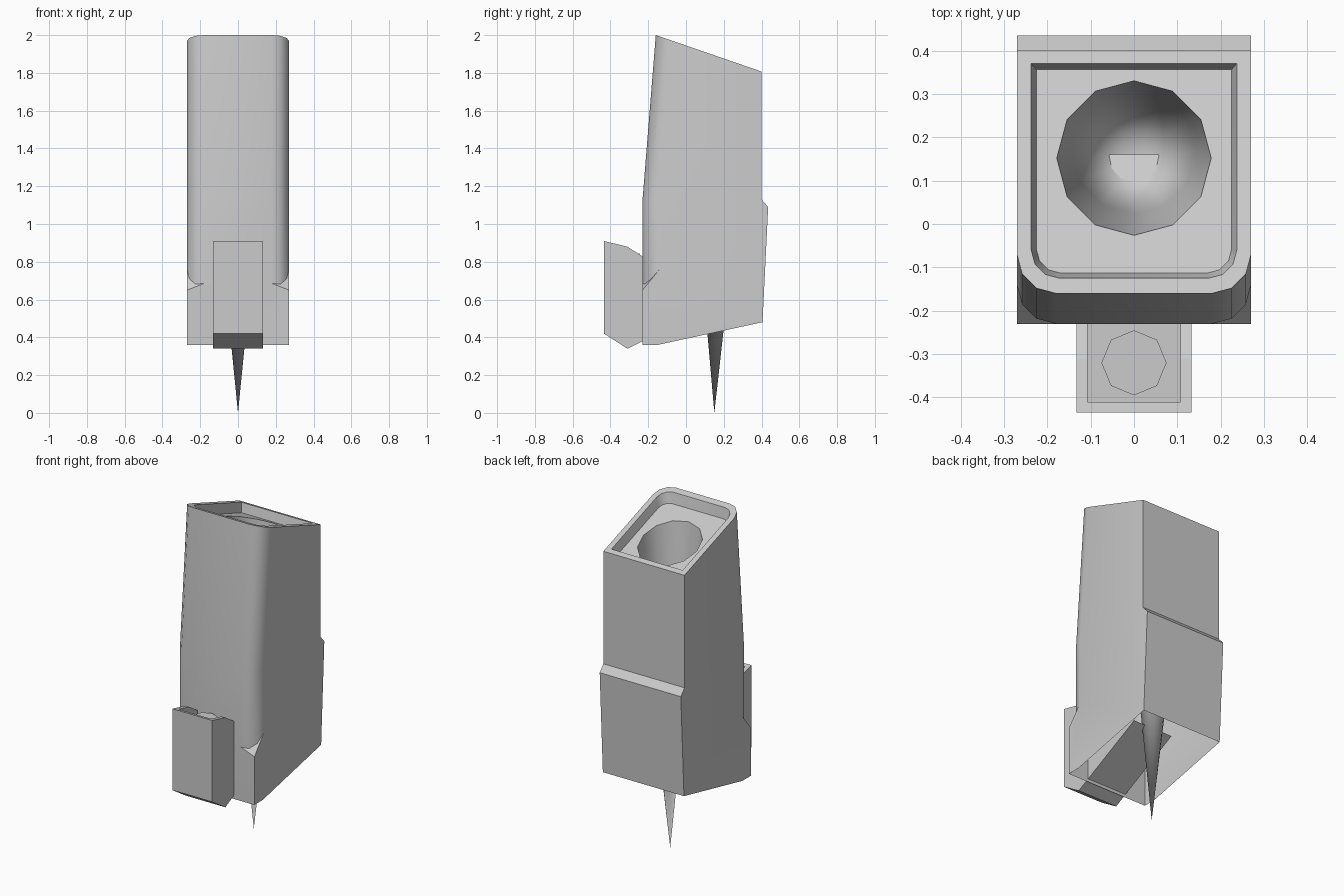
import bpy, bmesh, math

if "Cube" in bpy.data.objects:
    bpy.data.objects.remove(bpy.data.objects["Cube"])

W, R, N = 0.27, 0.09, 3          # half width, corner radius, corner segments


def finish(bm, name, smooth=False):
    bmesh.ops.recalc_face_normals(bm, faces=bm.faces[:])
    me = bpy.data.meshes.new(name)
    bm.to_mesh(me)
    bm.free()
    ob = bpy.data.objects.new(name, me)
    bpy.context.collection.objects.link(ob)
    bpy.context.view_layer.objects.active = ob
    if smooth:
        bpy.ops.object.select_all(action='DESELECT')
        ob.select_set(True)
        bpy.ops.object.shade_smooth_by_angle(angle=math.radians(35))
    return ob


def prism(name, profile, half):
    """Extrude a (y, z) profile symmetrically along x."""
    bm = bmesh.new()
    a, b = [[bm.verts.new((s * half, y, z)) for y, z in profile] for s in (-1, 1)]
    bm.faces.new(a)
    bm.faces.new(b)
    for i in range(len(a)):
        j = (i + 1) % len(a)
        bm.faces.new((a[i], a[j], b[j], b[i]))
    return finish(bm, name)


def top_z(y):
    return 1.945 - 0.345 * y


def corner(bm, s, w, yf, r, zf):
    """Rounded front corner, from the side round to the front."""
    out = []
    for k in range(N + 1):
        a = math.radians(90 * k / N)
        x, y = w - r + r * math.cos(a), yf + r - r * math.sin(a)
        out.append(bm.verts.new((s * x, y, zf(x, y))))
    return out


def ledge_z(x, y):
    return 0.65 + 0.11 * (y + 0.23) / R + 0.035 * (W - x) / R


bm = bmesh.new()
new = bm.faces.new

# Body walls: rounded front corners above, square corners below, open bottom
sides = []
for s in (1, -1):
    T = corner(bm, s, W, -0.16, R, lambda x, y: top_z(y))
    M = corner(bm, s, W, -0.23, R, lambda x, y: 1.13)
    L = corner(bm, s, W, -0.23, R, ledge_z)
    C = bm.verts.new((s * W, -0.23, 0.65))
    back = [bm.verts.new((s * W, y, z)) for y, z in
            ((0.40, top_z(0.40)), (0.40, 1.13), (0.435, 1.09), (0.405, 0.48))]
    low = [bm.verts.new((s * W, y, 0.36)) for y in (-0.15, -0.23)]
    for k in range(N):
        new((T[k], T[k + 1], M[k + 1], M[k]))
        new((M[k], M[k + 1], L[k + 1], L[k]))
    new(L + [C])
    new([C, L[0], M[0], T[0]] + back + low)
    sides.append((T, M, L, C, back, low))
(T, M, L, C, back, low), (T2, M2, L2, C2, back2, low2) = sides
new((T[N], T2[N], M2[N], M[N]))
new((M[N], M2[N], L2[N], L[N]))
new((C, L[N], L2[N], C2, low2[1], low[1]))
for k in range(3):
    new((back[k], back[k + 1], back2[k + 1], back2[k]))


# Sloping rim and shallow recess
def loop(w, yf, yb, r, drop):
    zf = lambda x, y: top_z(y) - drop
    a, b = [corner(bm, s, w, yf, r, zf) for s in (1, -1)]
    e, f = [bm.verts.new((s * w, yb, zf(0, yb))) for s in (1, -1)]
    return [e] + a + b[::-1] + [f]


def bridge(a, b):
    for i in range(len(a)):
        j = (i + 1) % len(a)
        new((a[i], a[j], b[j], b[i]))


outer = [back[0]] + T + T2[::-1] + [back2[0]]
rim = loop(0.237, -0.125, 0.37, 0.065, 0.0)
floor = loop(0.225, -0.113, 0.356, 0.055, 0.06)
bridge(outer, rim)
bridge(rim, floor)


# Tapering bore that runs through the body and emerges as the spike
def ring(cy, r, zf):
    out = []
    for i in range(12):
        a = math.tau * i / 12
        y = cy + r * math.sin(a)
        out.append(bm.verts.new((r * math.cos(a), y, zf(y))))
    return out


mouth = ring(0.152, 0.178, lambda y: top_z(y) - 0.06)
throat = ring(0.168, 0.144, lambda y: 1.45)
tip = bm.verts.new((0, 0.15, 0))
bridge(mouth, throat)
for i in range(12):
    new((throat[i], throat[(i + 1) % 12], tip))
edges = [bm.edges.get((p[i - 1], p[i])) for p in (floor, mouth) for i in range(len(p))]
bmesh.ops.triangle_fill(bm, edges=edges, use_beauty=True)
finish(bm, "body", True)

# Front block: wedge reaching into the body, with a pocket in its top
block = prism("front_block", [(-0.435, 0.42), (-0.31, 0.34), (0.16, 0.575),
                              (-0.31, 0.88), (-0.435, 0.91)], 0.133)
cutter = prism("pocket_cutter", [(-0.41, 0.80), (-0.10, 0.80), (-0.10, 1.0), (-0.41, 1.0)], 0.107)
cutter.hide_render = True
mod = block.modifiers.new("pocket", 'BOOLEAN')
mod.operation, mod.solver, mod.object = 'DIFFERENCE', 'EXACT', cutter
bpy.context.view_layer.objects.active = block
bpy.ops.object.modifier_apply(modifier="pocket")
bpy.data.objects.remove(cutter)

# Octagonal plug in the pocket
bpy.ops.mesh.primitive_cylinder_add(vertices=8, radius=0.075, depth=0.055,
                                    location=(0, -0.32, 0.8175))
bpy.context.object.name = "pocket_plug"
